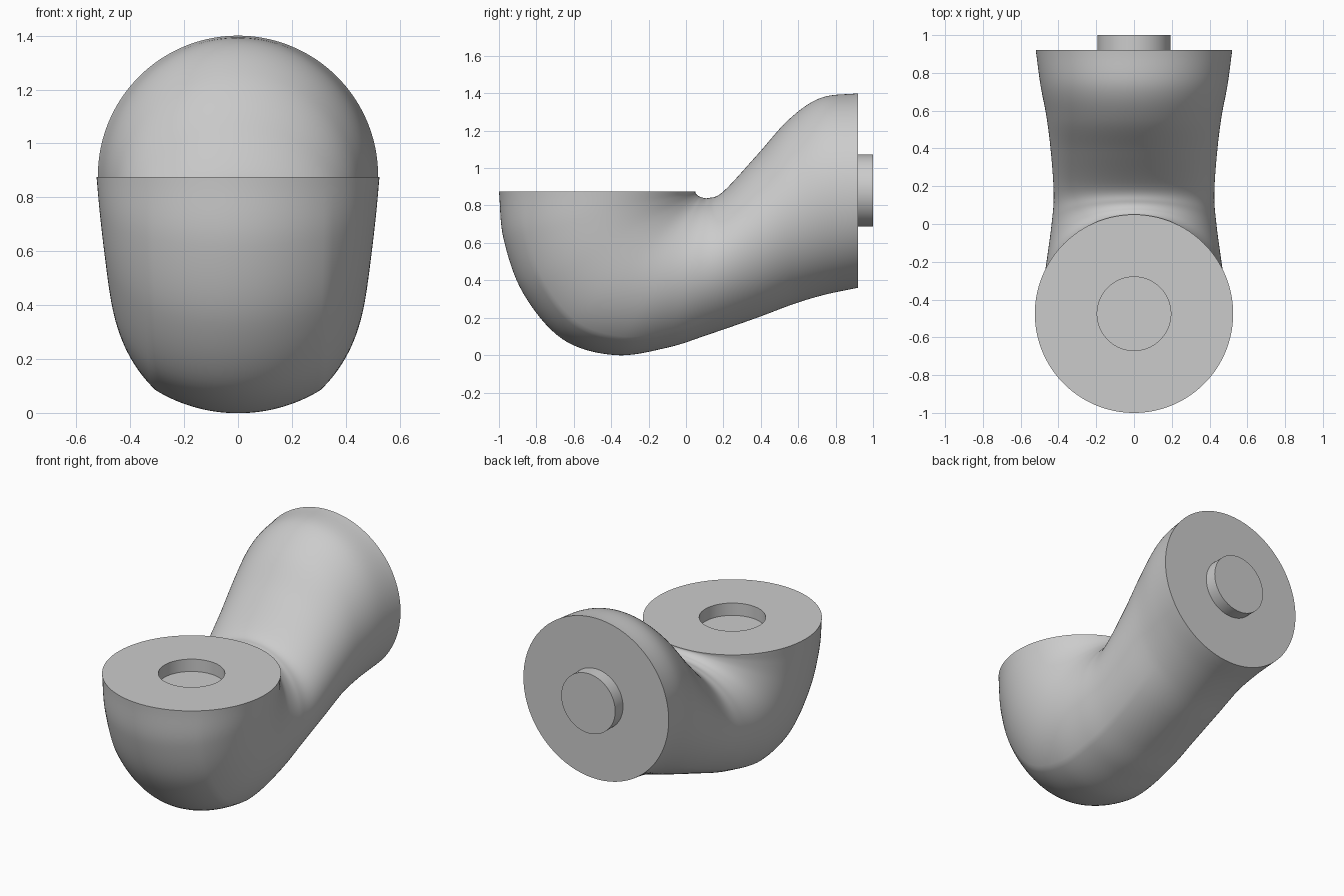
import bpy, bmesh
from math import sin, cos, pi, radians, degrees
from mathutils import Vector

if "Cube" in bpy.data.objects:
    bpy.data.objects.remove(bpy.data.objects["Cube"])

SEG = 144     # points around each section
STEPS = 8     # sections between two keys

# Body sections: inner (y, z), outer (y, z), half width
KEYS = [
    (.05, .875, -1.0, .875, .525),
    (.05, .868, -.975, .62, .513),
    (.055, .86, -.87, .33, .495),
    (.065, .852, -.66, .085, .475),
    (.08, .845, -.38, .0, .455),
    (.12, .84, -.10, .04, .435),
    (.20, .875, .12, .11, .425),
    (.38, 1.07, .38, .20, .44),
    (.55, 1.26, .58, .275, .463),
    (.72, 1.375, .75, .325, .495),
    (.92, 1.40, .92, .36, .52),
]


def spline(t):
    """Catmull-Rom through the section keys."""
    k = [Vector(v) for v in KEYS]
    k = [2 * k[0] - k[1]] + k + [2 * k[-1] - k[-2]]
    i = min(int(t), len(KEYS) - 2)
    f = t - i
    a, b, c, d = k[i:i + 4]
    return .5 * (2 * b + (c - a) * f + (2 * a - 5 * b + 4 * c - d) * f * f
                 + (3 * b - a - 3 * c + d) * f ** 3)


def ring(bm, section, crease=0.0):
    """Elliptical section, with an optional soft ridge on either side of the belly."""
    iy, iz, oy, oz, w = section
    centre = Vector((0, (iy + oy) / 2, (iz + oz) / 2))
    axis = Vector((0, (oy - iy) / 2, (oz - iz) / 2))
    verts = []
    for n in range(SEG):
        phi = 2 * pi * n / SEG
        a = degrees(min(phi, 2 * pi - phi))
        bump = (a / 40) ** 2 if a <= 40 else (max(0, 90 - a) / 50) ** 2
        offset = axis * cos(phi) + Vector((w * sin(phi), 0, 0))
        verts.append(bm.verts.new(centre + offset * (1 + crease * bump)))
    return verts


def loft(name, build):
    """Skin the rings made by build, cap both ends, shade smooth."""
    bm = bmesh.new()
    rings = build(bm)
    for r, s in zip(rings, rings[1:]):
        for n in range(SEG):
            m = (n + 1) % SEG
            bm.faces.new((r[n], r[m], s[m], s[n]))
    bm.faces.new(rings[0])
    bm.faces.new(rings[-1])
    bmesh.ops.recalc_face_normals(bm, faces=bm.faces)
    mesh = bpy.data.meshes.new(name)
    bm.to_mesh(mesh)
    bm.free()
    obj = bpy.data.objects.new(name, mesh)
    bpy.context.collection.objects.link(obj)
    bpy.ops.object.select_all(action='DESELECT')
    obj.select_set(True)
    bpy.context.view_layer.objects.active = obj
    bpy.ops.object.shade_smooth_by_angle(angle=radians(30))
    return obj


def body(bm):
    # socket floor and lip, curved skin, then the rear disc and its peg
    rings = [ring(bm, (-.28, z, -.67, z, .195)) for z in (.795, .875)]
    total = (len(KEYS) - 1) * STEPS
    for n in range(total + 1):
        t = n / STEPS
        rings.append(ring(bm, spline(t), .045 * sin(pi * min(t, 8) / 8)))
    rings += [ring(bm, (y, 1.073, y, .687, .193)) for y in (.92, 1.0)]
    return rings


loft("elbow_joint", body)
